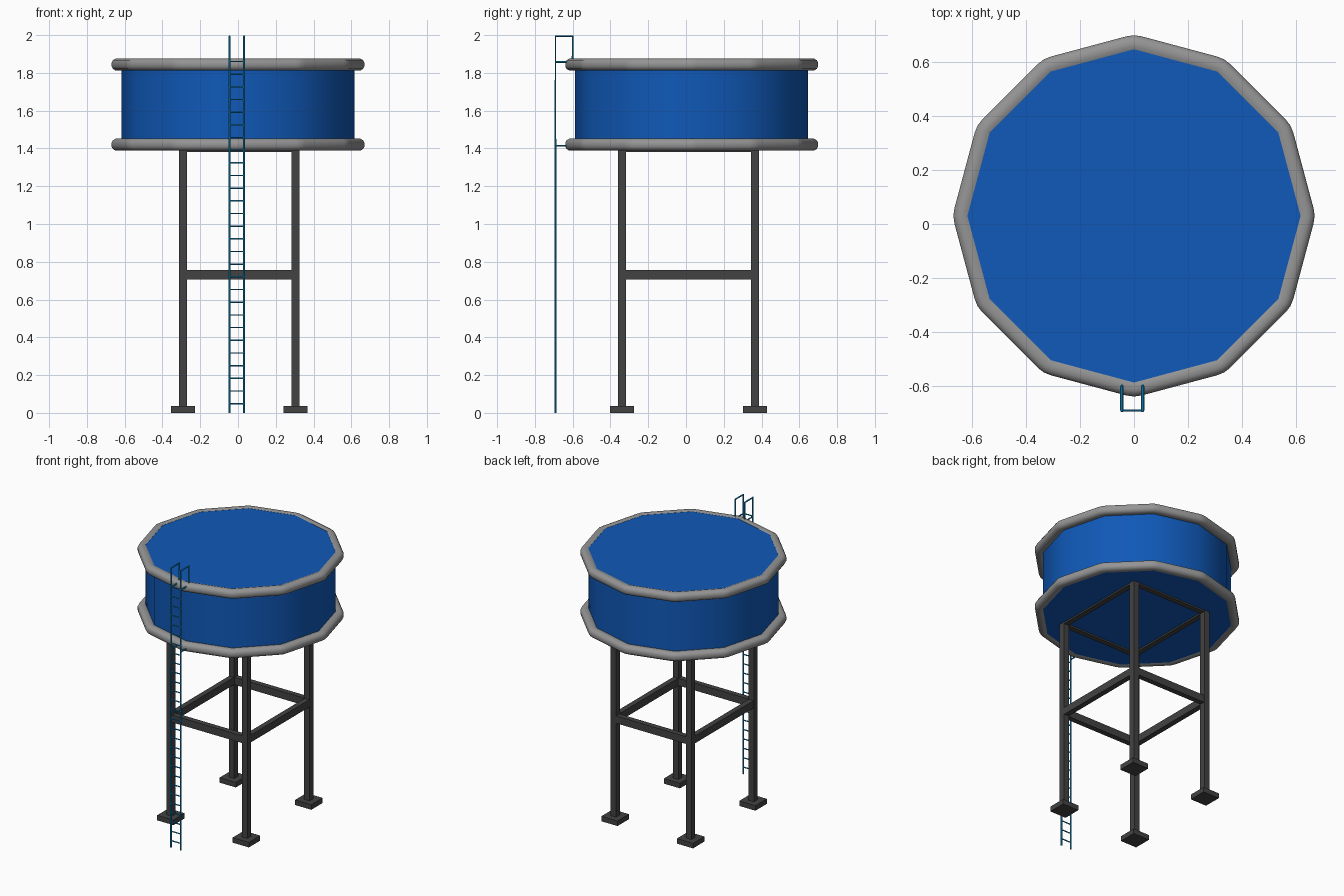
import bpy, bmesh, math
from math import cos, sin, radians

if "Cube" in bpy.data.objects:
    bpy.data.objects.remove(bpy.data.objects["Cube"])

CY = 0.03          # tank centre in y
WALL = 0.617       # tank corner radius


def material(name, rgb):
    m = bpy.data.materials.new(name)
    m.diffuse_color = (*rgb, 1)
    m.use_nodes = True
    m.node_tree.nodes["Principled BSDF"].inputs["Base Color"].default_value = m.diffuse_color
    return m


BLUE = material("tank_blue", (0.005, 0.1, 0.48))
CYAN = material("ladder_blue", (0.007, 0.28, 0.6))
DARK = material("dark_steel", (0.055, 0.055, 0.055))
GREY = material("rim_grey", (0.3, 0.3, 0.3))


def finish(name, bm, mat, smooth=None):
    bmesh.ops.recalc_face_normals(bm, faces=bm.faces)
    me = bpy.data.meshes.new(name)
    bm.to_mesh(me)
    bm.free()
    me.materials.append(mat)
    ob = bpy.data.objects.new(name, me)
    bpy.context.collection.objects.link(ob)
    if smooth:
        bpy.ops.object.select_all(action='DESELECT')
        ob.select_set(True)
        bpy.context.view_layer.objects.active = ob
        bpy.ops.object.shade_smooth_by_angle(angle=radians(smooth))
    return ob


def box(name, lo, hi, mat):
    bm = bmesh.new()
    bmesh.ops.create_cube(bm, size=1)
    for v in bm.verts:
        v.co = [lo[i] + (v.co[i] + 0.5) * (hi[i] - lo[i]) for i in range(3)]
    return finish(name, bm, mat)


def tube(name, pts, radius, mat):
    cu = bpy.data.curves.new(name, 'CURVE')
    cu.dimensions = '3D'
    cu.bevel_depth = radius
    cu.bevel_resolution = 1
    cu.use_fill_caps = True
    sp = cu.splines.new('POLY')
    sp.points.add(len(pts) - 1)
    for p, co in zip(sp.points, pts):
        p.co = (*co, 1)
    cu.materials.append(mat)
    ob = bpy.data.objects.new(name, cu)
    bpy.context.collection.objects.link(ob)
    bpy.ops.object.select_all(action='DESELECT')
    ob.select_set(True)
    bpy.context.view_layer.objects.active = ob
    bpy.ops.object.convert(target='MESH')
    bpy.ops.object.shade_smooth_by_angle(angle=radians(50))


# Twelve-sided tank
bm = bmesh.new()
loops = [[bm.verts.new((WALL * cos(radians(30 * i)), CY + WALL * sin(radians(30 * i)), z))
          for i in range(12)] for z in (1.393, 1.87)]
bm.faces.new(loops[0])
bm.faces.new(loops[1])
for i in range(12):
    j = (i + 1) % 12
    bm.faces.new((loops[0][i], loops[0][j], loops[1][j], loops[1][i]))
finish("tank", bm, BLUE, 40)

# Rounded rims hugging the wall, with softened corners
half = [(0.0, 0.027), (0.012, 0.0315), (0.033, 0.0315), (0.048, 0.023), (0.055, 0.01)]
profile = half + [(d, -z) for d, z in reversed(half)]


def rim(name, zc):
    bm = bmesh.new()
    rings = []
    for corner in range(12):
        for off in (-2.5, 0, 2.5):
            a = 30 * corner + off
            base = WALL * cos(radians(15)) / cos(radians(a % 30 - 15))
            scale = (min(base + 0.055, 0.669) - base) / 0.055
            rings.append([bm.verts.new(((base + d * scale) * cos(radians(a)),
                                        CY + (base + d * scale) * sin(radians(a)), zc + z))
                          for d, z in profile])
    n = len(profile)
    for i, r in enumerate(rings):
        s = rings[(i + 1) % len(rings)]
        for k in range(n):
            bm.faces.new((r[k], r[(k + 1) % n], s[(k + 1) % n], s[k]))
    finish(name, bm, GREY, 45)


rim("lower_rim", 1.42)
rim("upper_rim", 1.844)

# Legs and footings
LX, LY, OX, OY, H = 0.298, 0.352, 0.006, 0.013, 0.0215
for sx, xn in ((-1, "left"), (1, "right")):
    for sy, yn in ((-1, "front"), (1, "back")):
        x, y = OX + sx * LX, OY + sy * LY
        box(f"{yn}_{xn}_leg", (x - H, y - H, 0.02), (x + H, y + H, 1.42), DARK)
        f = 0.064
        box(f"{yn}_{xn}_footing", (x - f, y - f, 0), (x + f, y + f, 0.036), DARK)

# Cross beams at mid height and under the tank
for level, z0, z1 in (("middle", 0.705, 0.757), ("top", 1.382, 1.42)):
    for s, xn, yn in ((-1, "left", "front"), (1, "right", "back")):
        y = OY + s * LY
        box(f"{level}_{yn}_beam", (OX - LX, y - 0.019, z0), (OX + LX, y + 0.019, z1), DARK)
        x = OX + s * LX
        box(f"{level}_{xn}_beam", (x - 0.019, OY - LY, z0), (x + 0.019, OY + LY, z1), DARK)

# Ladder: hooked rails, wall brackets and rungs
X0, X1, Y = -0.045, 0.032, -0.691
for x, side in ((X0, "left"), (X1, "right")):
    tube(f"{side}_ladder_rail", [(x, Y, 0), (x, Y, 1.994), (x, -0.6, 1.994), (x, -0.6, 1.86)],
         0.006, CYAN)
    for z, lv in ((1.415, "lower"), (1.858, "upper")):
        tube(f"{lv}_{side}_ladder_bracket", [(x, Y, z), (x, -0.62, z)], 0.005, CYAN)
for i in range(28):
    z = 0.049 + 0.0671 * i
    tube(f"ladder_rung_{i + 1}", [(X0, Y, z), (X1, Y, z)], 0.004, CYAN)
